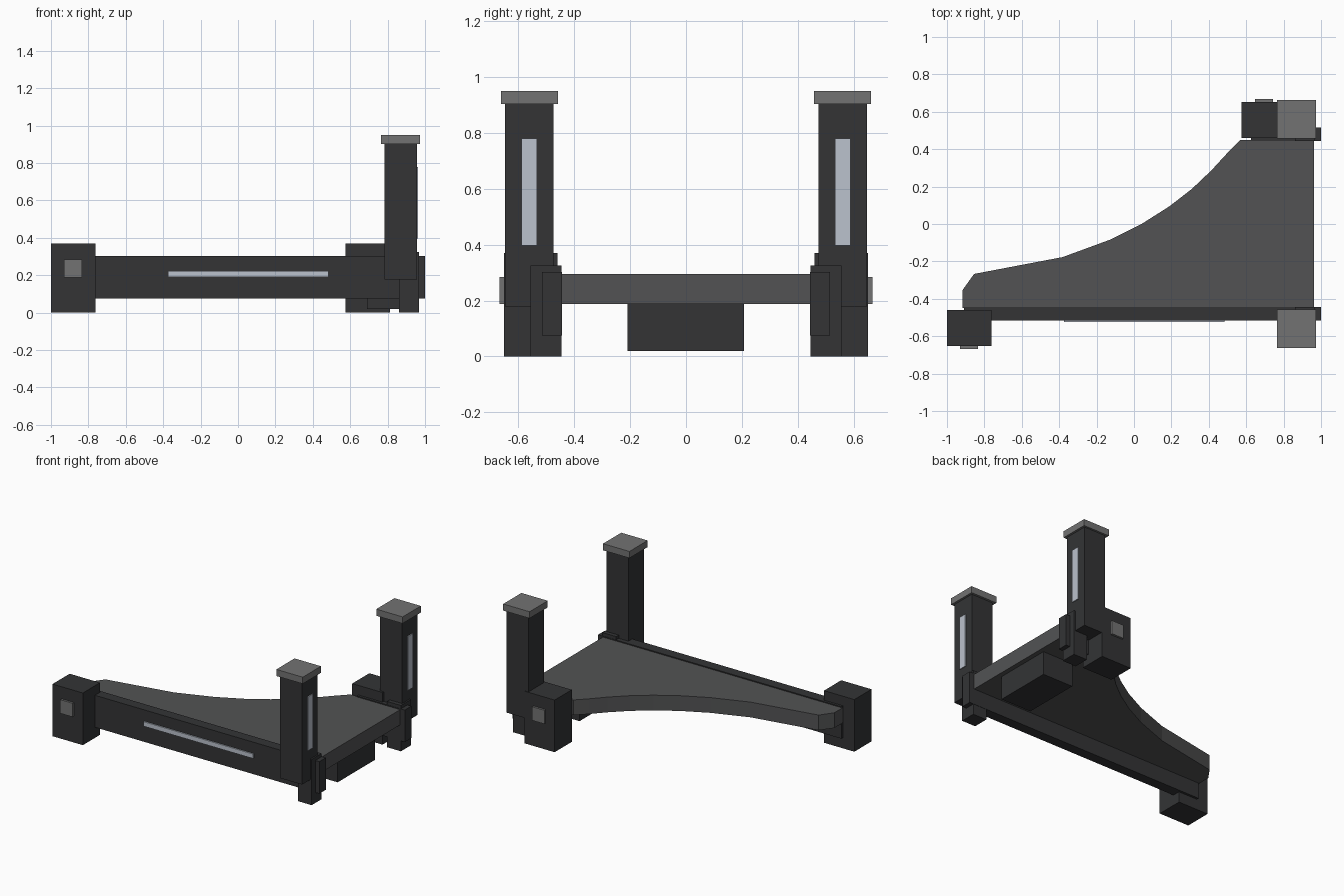
import bpy, bmesh

if "Cube" in bpy.data.objects:
    bpy.data.objects.remove(bpy.data.objects["Cube"])


def material(name, rgb):
    m = bpy.data.materials.new(name)
    m.diffuse_color = (*rgb, 1)
    m.use_nodes = True
    m.node_tree.nodes["Principled BSDF"].inputs["Base Color"].default_value = m.diffuse_color
    return m


DARK = material("dark_frame", (0.033, 0.034, 0.036))
DECK = material("deck_grey", (0.085, 0.086, 0.088))
GREY = material("mid_grey", (0.17, 0.17, 0.17))
LIGHT = material("light_strip", (0.50, 0.54, 0.61))


def finish(name, bm, mat):
    bmesh.ops.recalc_face_normals(bm, faces=bm.faces)
    mesh = bpy.data.meshes.new(name)
    bm.to_mesh(mesh)
    bm.free()
    mesh.materials.append(mat)
    obj = bpy.data.objects.new(name, mesh)
    bpy.context.collection.objects.link(obj)
    return obj


def box(name, x, y, z, mat):
    """Box from (min, max) ranges on each axis."""
    bm = bmesh.new()
    bmesh.ops.create_cube(bm, size=1)
    for v in bm.verts:
        for i, (a, b) in enumerate((x, y, z)):
            v.co[i] = (a + b) / 2 + v.co[i] * (b - a)
    return finish(name, bm, mat)


def side_box(name, side, x, y, z, mat):
    """Box given by outward distances, placed at front (-1) or back (+1)."""
    label = "front_" if side < 0 else "back_"
    return box(label + name, x, sorted(side * v for v in y), z, mat)


# Deck: flat plate with a concave swept edge
outline = [(0.963, -0.45), (0.963, 0.45), (0.57, 0.45), (0.495, 0.375),
           (0.414, 0.287), (0.31, 0.188), (0.19, 0.095), (0.045, 0.003),
           (-0.131, -0.085), (-0.382, -0.177), (-0.855, -0.267),
           (-0.917, -0.354), (-0.917, -0.45)]
bm = bmesh.new()
face = bm.faces.new([bm.verts.new((x, y, 0.187)) for x, y in outline])
ext = bmesh.ops.extrude_face_region(bm, geom=[face])
bmesh.ops.translate(bm, vec=(0, 0, 0.108),
                    verts=[v for v in ext["geom"] if isinstance(v, bmesh.types.BMVert)])
finish("deck", bm, DECK)

# Long front beam, short back beam, and the box slung under the deck
side_box("beam", -1, (-0.91, 1.0), (0.443, 0.516), (0.075, 0.302), DARK)
side_box("beam", 1, (0.625, 1.0), (0.443, 0.516), (0.075, 0.302), DARK)
box("front_beam_light", (-0.375, 0.485), (-0.525, -0.51), (0.19, 0.222), LIGHT)
box("underside_box", (0.69, 0.93), (-0.21, 0.208), (0.02, 0.188), DARK)

for side, x0 in ((-1, -1.0), (1, 0.575)):
    # Corner blocks with square outer plates
    side_box("corner_block", side, (x0, x0 + 0.238), (0.46, 0.652), (0, 0.37), DARK)
    side_box("block_plate", side, (x0 + 0.071, x0 + 0.167), (0.64, 0.667), (0.187, 0.284), GREY)
    # Tall posts with caps, lights and feet
    side_box("post", side, (0.784, 0.957), (0.474, 0.648), (0.178, 0.91), DARK)
    side_box("post_cap", side, (0.765, 0.972), (0.458, 0.662), (0.903, 0.95), GREY)
    side_box("post_light", side, (0.95, 0.963), (0.533, 0.588), (0.397, 0.78), LIGHT)
    side_box("post_foot", side, (0.86, 0.968), (0.445, 0.556), (0, 0.325), DARK)
